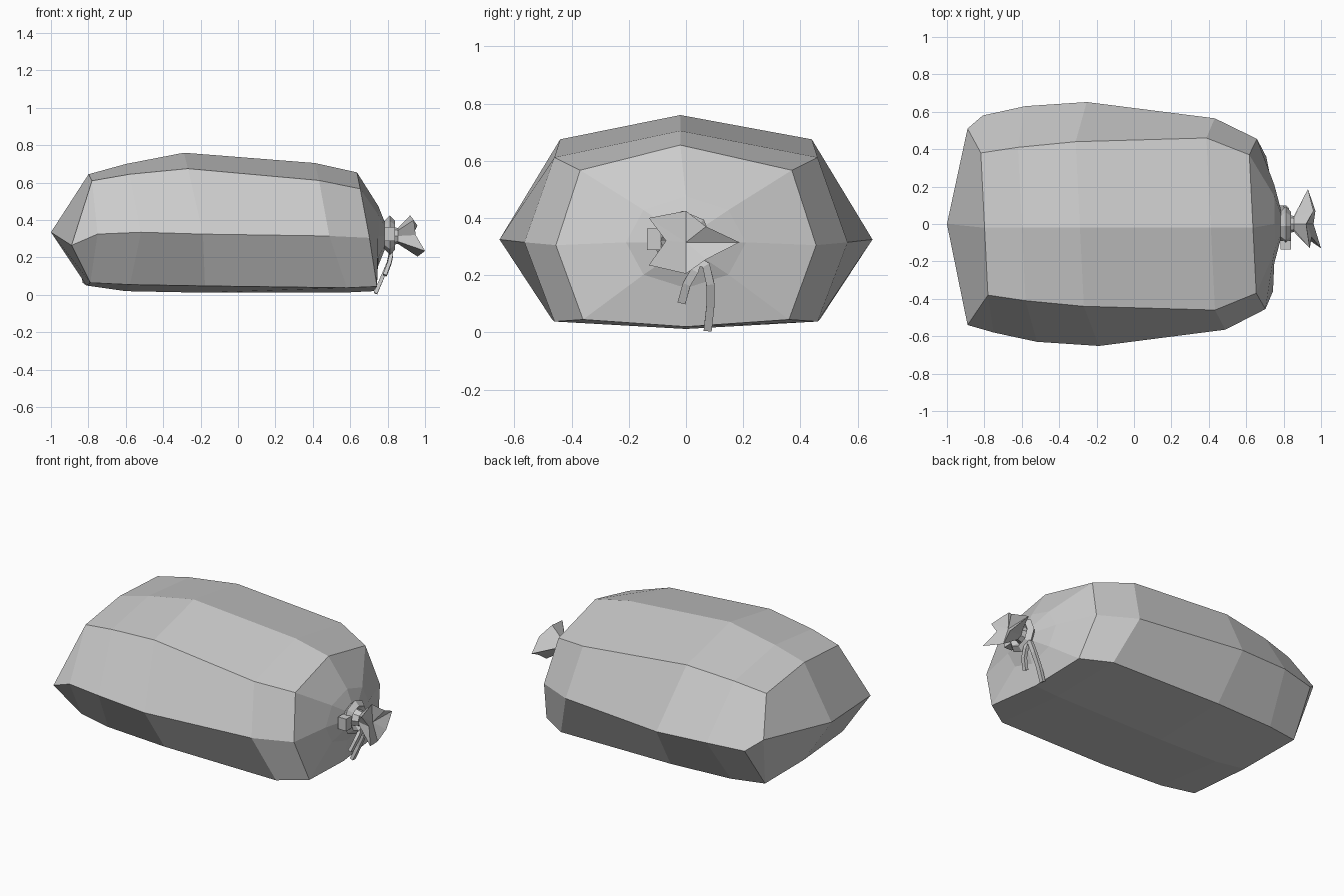
import bpy, bmesh, math
from mathutils import Vector

if "Cube" in bpy.data.objects:
    bpy.data.objects.remove(bpy.data.objects["Cube"])


def loft(name, rings, caps=True):
    """Skin a series of equal-length point rings into one flat-shaded mesh."""
    bm = bmesh.new()
    rows = [[bm.verts.new(p) for p in ring] for ring in rings]
    n = len(rows[0])
    for a, b in zip(rows, rows[1:]):
        for i in range(n):
            j = (i + 1) % n
            bm.faces.new((a[i], a[j], b[j], b[i]))
    if caps:
        bm.faces.new(rows[0])
        bm.faces.new(rows[-1])
    bmesh.ops.remove_doubles(bm, verts=bm.verts, dist=0.0005)
    bmesh.ops.recalc_face_normals(bm, faces=bm.faces)
    mesh = bpy.data.meshes.new(name)
    bm.to_mesh(mesh)
    bm.free()
    obj = bpy.data.objects.new(name, mesh)
    bpy.context.collection.objects.link(obj)
    return obj


def sack_ring(xt, xs, xb, zt, uy, uz, sy, sz, by, bz, zb):
    """Eight-sided section: ridge, shoulder, side, lower corner, base, mirrored."""
    half = [(xt, uy, uz), (xs, sy, sz), (xb, by, bz)]
    left = [(x, -y, z) for x, y, z in reversed(half)]
    ring = [(xt, -0.02, zt)] + half + [(xb, 0, zb)] + left
    return [(x - 0.05 * y, y, z) for x, y, z in ring]


def ellipse(x, ry, rz, cz=0.315):
    return [(x, ry * math.sin(i * math.pi / 4), cz + rz * math.cos(i * math.pi / 4))
            for i in range(8)]


# Sack body: pinched seam at the left end, gathered neck at the right
tip = (-1, 0, 0.335)
ear_back, ear_front = (-0.89, 0.51, 0.39), (-0.89, -0.54, 0.265)
seam = [tip] + [ear_back] * 3 + [tip] + [ear_front] * 3
stations = [
    (-0.80, -0.78, -0.81, 0.645, 0.38, 0.610, 0.580, 0.325, 0.41, 0.065, 0.050),
    (-0.60, -0.55, -0.60, 0.700, 0.41, 0.645, 0.630, 0.335, 0.45, 0.055, 0.020),
    (-0.29, -0.22, -0.20, 0.760, 0.44, 0.675, 0.652, 0.325, 0.47, 0.048, 0.012),
    (0.41, 0.46, 0.56, 0.705, 0.46, 0.612, 0.565, 0.315, 0.46, 0.038, 0.012),
    (0.635, 0.68, 0.725, 0.655, 0.37, 0.567, 0.455, 0.305, 0.36, 0.045, 0.020),
]
body = [seam] + [sack_ring(*s) for s in stations]
body += [ellipse(0.75, 0.21, 0.16), ellipse(0.79, 0.06, 0.06)]
loft("sack_body", body, caps=False)

# Flared mouth beyond the tie, with a folded star-shaped rim
rim = [(0.92, 0, 0.425), (0.96, 0.07, 0.37), (0.93, 0.187, 0.315), (0.97, 0.07, 0.255),
       (0.96, 0, 0.205), (0.995, -0.13, 0.235), (0.95, -0.07, 0.32), (0.94, -0.13, 0.40)]
rim[5] = (1.0, -0.13, 0.235)
loft("sack_mouth", [ellipse(0.78, 0.06, 0.06), ellipse(0.855, 0.042, 0.042), rim,
                    [(0.925, 0, 0.315)] * 8], caps=False)

# Cord wrapped round the neck
bpy.ops.mesh.primitive_torus_add(major_segments=8, minor_segments=4, major_radius=0.077,
                                 minor_radius=0.028, location=(0.812, -0.012, 0.32),
                                 rotation=(0, math.pi / 2, 0))
bpy.context.object.name = "neck_cord"

# Knot on the front of the cord
bpy.ops.mesh.primitive_cube_add(size=1, location=(0.812, -0.112, 0.325))
knot = bpy.context.object
knot.name = "cord_knot"
knot.scale = (0.055, 0.05, 0.075)


# Loose cord ends hanging below the neck
def cord_end(name, path, w=0.014, t=0.010):
    rings = []
    for i, p in enumerate(path):
        d = Vector(path[min(i + 1, len(path) - 1)]) - Vector(path[max(i - 1, 0)])
        side = d.cross(Vector((1, 0, 0))).normalized()
        out = d.cross(side).normalized()
        rings.append([Vector(p) + side * w * a + out * t * b
                      for a, b in ((-1, -1), (1, -1), (1, 1), (-1, 1))])
    return loft(name, rings)


cord_end("long_cord_end", [(0.81, 0.04, 0.25), (0.82, 0.07, 0.235), (0.805, 0.085, 0.17),
                           (0.77, 0.085, 0.09), (0.735, 0.076, 0.008)])
cord_end("short_cord_end", [(0.81, 0.04, 0.25), (0.82, 0.03, 0.215), (0.81, 0.003, 0.17),
                            (0.785, -0.015, 0.105)])
